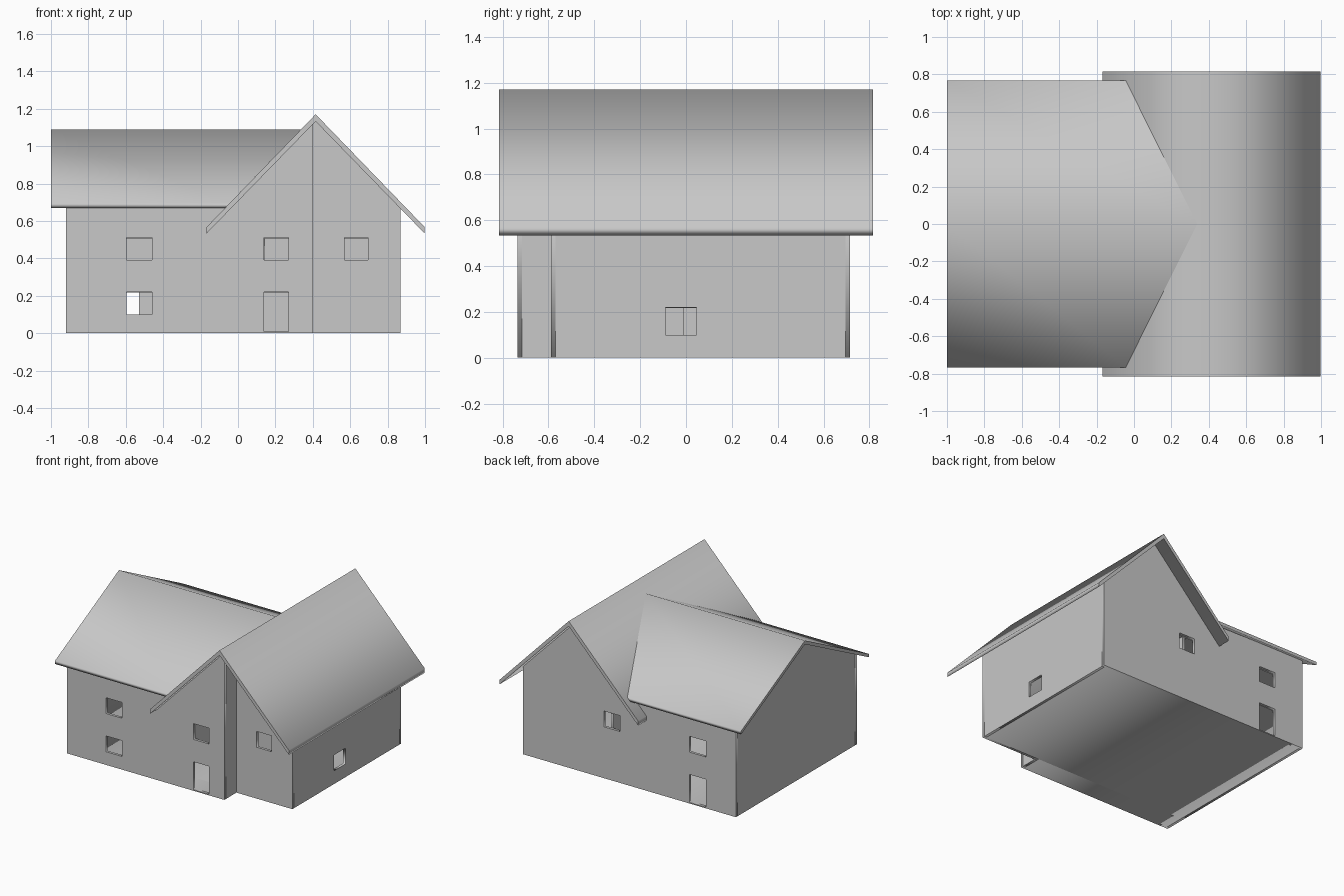
import bpy
from math import radians

cube = bpy.data.objects.get("Cube")
if cube:
    bpy.data.objects.remove(cube, do_unlink=True)

# Single plaster grey
GREY = (0.58, 0.58, 0.58, 1)
mat = bpy.data.materials.new("plain_grey")
mat.use_nodes = True
mat.diffuse_color = GREY
mat.node_tree.nodes["Principled BSDF"].inputs["Base Color"].default_value = GREY

T = 0.02  # wall thickness


def rect(a, b, low, high):
    return [(a, low), (b, low), (b, high), (a, high)]


def plate(name, axis, near, far, outline, holes=()):
    """Extrude an upright outline (with holes) from near to far along x or y."""
    curve = bpy.data.curves.new(name, "CURVE")
    curve.dimensions = "2D"
    curve.fill_mode = "BOTH"
    curve.extrude = abs(far - near) / 2
    for loop in [outline, *holes]:
        spline = curve.splines.new("POLY")
        spline.points.add(len(loop) - 1)
        for point, (u, v) in zip(spline.points, loop):
            point.co = (u, v, 0, 1)
        spline.use_cyclic_u = True
    obj = bpy.data.objects.new(name, curve)
    bpy.context.collection.objects.link(obj)
    middle = (near + far) / 2
    if axis == "x":
        obj.rotation_euler = (radians(90), 0, radians(90))
        obj.location.x = middle
    else:
        obj.rotation_euler = (radians(90), 0, 0)
        obj.location.y = middle
    bpy.ops.object.select_all(action="DESELECT")
    obj.select_set(True)
    bpy.context.view_layer.objects.active = obj
    bpy.ops.object.convert(target="MESH")
    bpy.ops.object.transform_apply(location=True, rotation=True, scale=True)
    obj = bpy.context.object
    obj.data.materials.clear()
    obj.data.materials.append(mat)
    return obj


# Overall sizes
LEFT, RIGHT, JOG = -0.92, 0.87, 0.40
FRONT, FRONT_BACKSET, BACK = -0.735, -0.59, 0.715
RIDGE_X, RIDGE_Z, SLOPE = 0.415, 1.17, 1.034
WINDOW_UP, WINDOW_LOW, DOOR = (0.39, 0.51), (0.10, 0.22), (0.008, 0.22)


def under_roof(x):
    return RIDGE_Z - 0.03 - SLOPE * abs(x - RIDGE_X)


# Outer walls with window and door openings
plate("front_wall", "y", FRONT, FRONT + T,
      [(LEFT, 0), (JOG, 0), (JOG, under_roof(JOG)), (-0.02, under_roof(-0.02)), (LEFT, 0.69)],
      [rect(-0.595, -0.46, *WINDOW_UP), rect(-0.595, -0.46, *WINDOW_LOW),
       rect(0.14, 0.27, *WINDOW_UP), rect(0.14, 0.27, *DOOR)])
plate("set_back_front_wall", "y", FRONT_BACKSET, FRONT_BACKSET + T,
      [(JOG - T, 0), (RIGHT, 0), (RIGHT, under_roof(RIGHT)), (RIDGE_X, under_roof(RIDGE_X)),
       (JOG - T, under_roof(JOG - T))],
      [rect(0.57, 0.695, *WINDOW_UP)])
plate("step_wall", "x", JOG - T, JOG, rect(FRONT + T, FRONT_BACKSET + T, 0, under_roof(JOG - T)))
plate("back_wall", "y", BACK - T, BACK,
      [(LEFT, 0), (RIGHT, 0), (RIGHT, under_roof(RIGHT)), (RIDGE_X, under_roof(RIDGE_X)),
       (-0.02, under_roof(-0.02)), (LEFT, 0.70)],
      [rect(-0.67, -0.53, *WINDOW_UP), rect(-0.67, -0.53, *DOOR),
       rect(0.055, 0.19, *WINDOW_UP)])
plate("gable_end_wall", "x", LEFT, LEFT + T,
      [(FRONT + T, 0), (BACK - T, 0), (BACK - T, 0.71), (0, 1.07), (FRONT + T, 0.70)])
plate("window_side_wall", "x", RIGHT - T, RIGHT,
      rect(FRONT_BACKSET + T, BACK - T, 0, under_roof(RIGHT)),
      [rect(-0.09, 0.045, *WINDOW_LOW)])

# Floors and ceiling, in a wide and a set-back part
for name, low, high in (("ground_floor", 0, 0.008), ("upper_floor", 0.217, 0.25),
                        ("attic_floor", 0.505, 0.525)):
    plate(name, "y", FRONT + T, FRONT_BACKSET + T, rect(LEFT + T, JOG - T, low, high))
    plate(name + "_rear", "y", FRONT_BACKSET + T, BACK - T, rect(LEFT + T, RIGHT - T, low, high))

# Inner partitions
plate("upper_long_partition", "y", 0, T, rect(LEFT + T, RIGHT - T, 0.25, 0.505))
plate("upper_cross_partition", "x", 0.125, 0.145, rect(FRONT + T, BACK - T, 0.25, 0.505))
plate("upper_closet_partition", "y", -0.52, -0.50, rect(JOG, RIGHT - T, 0.25, 0.505))
plate("lower_cross_partition", "x", 0.38, 0.40, rect(-0.01, BACK - T, 0.008, 0.217))


def chevron(middle, half, eave_top, eave_low, ridge_top, ridge_low):
    return [(middle - half, eave_top), (middle, ridge_top), (middle + half, eave_top),
            (middle + half, eave_low), (middle, ridge_low), (middle - half, eave_low)]


# Tall roof, running front to back
plate("tall_roof", "y", -0.815, 0.815,
      chevron(RIDGE_X, 0.583, 0.567, 0.533, RIDGE_Z, 1.132))

# Low roof, its inner end trimmed along the valleys
low_roof = plate("low_roof", "x", -1, 0, chevron(0, 0.767, 0.695, 0.67, 1.09, 1.062))
for vert in low_roof.data.vertices:
    if vert.co.x > -0.5:
        vert.co.x = RIDGE_X - (RIDGE_Z - vert.co.z) / SLOPE
